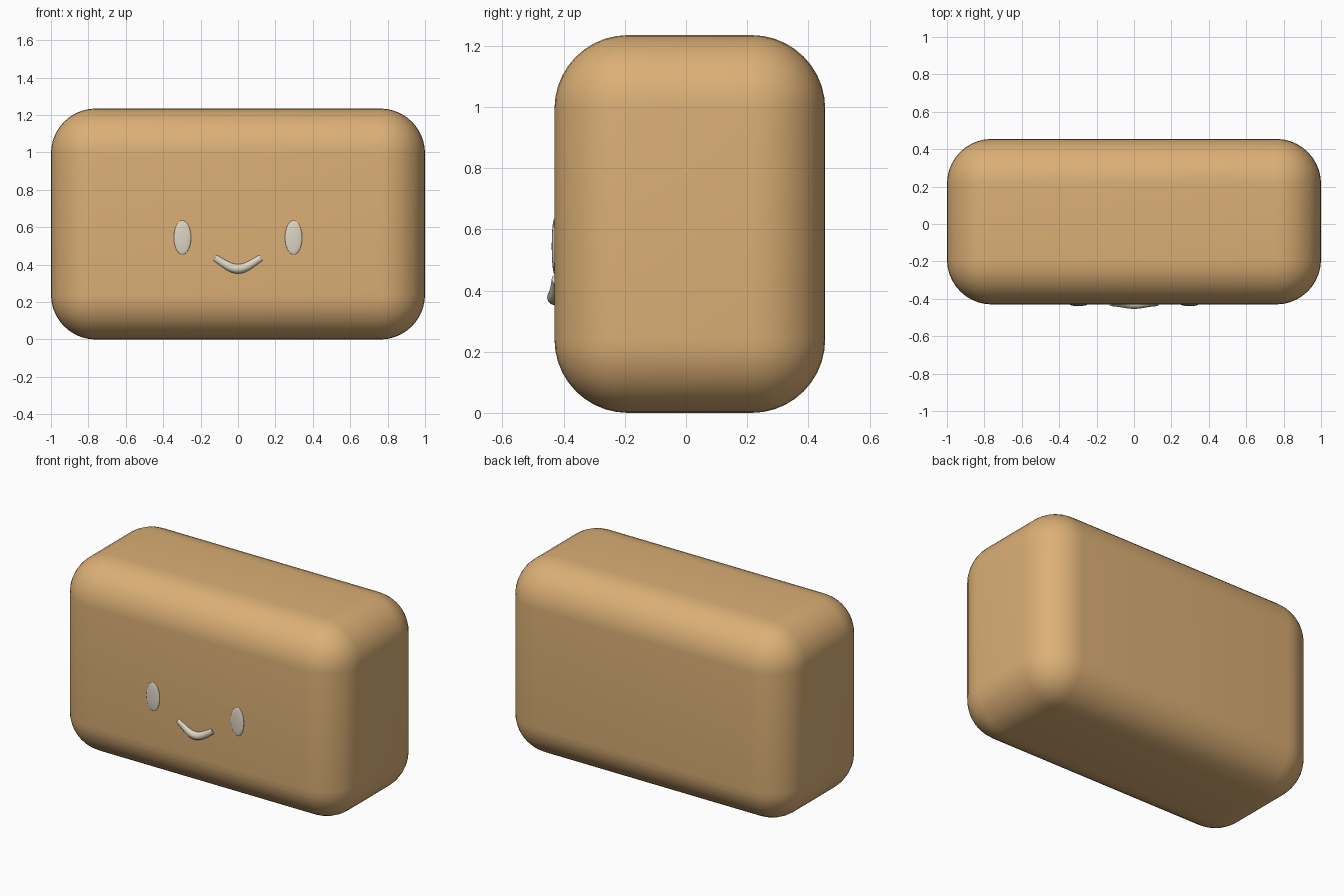
import bpy
import math

if "Cube" in bpy.data.objects:
    bpy.data.objects.remove(bpy.data.objects["Cube"])


def make_material(name, rgb):
    mat = bpy.data.materials.new(name)
    mat.diffuse_color = (*rgb, 1)
    mat.use_nodes = True
    mat.node_tree.nodes["Principled BSDF"].inputs["Base Color"].default_value = mat.diffuse_color
    return mat


tan = make_material("warm_tan", (0.71, 0.43, 0.18))
cream = make_material("cream", (0.72, 0.67, 0.55))


def finish(obj, name, mat, angle=60):
    obj.name = name
    obj.data.materials.append(mat)
    bpy.ops.object.select_all(action="DESELECT")
    obj.select_set(True)
    bpy.context.view_layer.objects.active = obj
    bpy.ops.object.shade_smooth_by_angle(angle=math.radians(angle))


# Body: a softly rounded block
bpy.ops.mesh.primitive_cube_add(size=1, location=(0, 0.0125, 0.6175))
body = bpy.context.object
body.scale = (2.0, 0.885, 1.235)
bpy.ops.object.transform_apply(location=False, rotation=False, scale=True)
bevel = body.modifiers.new("rounding", "BEVEL")
bevel.width = 0.24
bevel.segments = 10
bpy.ops.object.modifier_apply(modifier="rounding")
finish(body, "body", tan)

# Eyes: shallow oval domes on the front face
for side, label in ((-1, "left"), (1, "right")):
    bpy.ops.mesh.primitive_uv_sphere_add(
        segments=32, ring_count=16, radius=1, location=(side * 0.297, -0.43, 0.545))
    eye = bpy.context.object
    eye.scale = (0.046, 0.009, 0.091)
    bpy.ops.object.transform_apply(location=False, rotation=False, scale=True)
    finish(eye, label + "_eye", cream)

# Mouth: a capped tube along a smile, bowed slightly forward
curve = bpy.data.curves.new("smile", "CURVE")
curve.dimensions = "3D"
curve.bevel_depth = 0.025
curve.bevel_resolution = 4
curve.resolution_u = 10
curve.use_fill_caps = True
spline = curve.splines.new("BEZIER")
spline.bezier_points.add(2)
for point, x, z, y, r, dx, dz in zip(
        spline.bezier_points, (-0.124, 0, 0.124), (0.437, 0.378, 0.437),
        (-0.418, -0.428, -0.418), (0.85, 1.05, 0.85),
        (0.045, 0.045, 0.045), (-0.026, 0, 0.026)):
    point.co = (x, y, z)
    point.radius = r
    point.handle_left_type = point.handle_right_type = "FREE"
    point.handle_left = (x - dx, y, z - dz)
    point.handle_right = (x + dx, y, z + dz)
mouth = bpy.data.objects.new("mouth", curve)
bpy.context.collection.objects.link(mouth)
bpy.ops.object.select_all(action="DESELECT")
mouth.select_set(True)
bpy.context.view_layer.objects.active = mouth
bpy.ops.object.convert(target="MESH")
finish(bpy.context.object, "mouth", cream)
